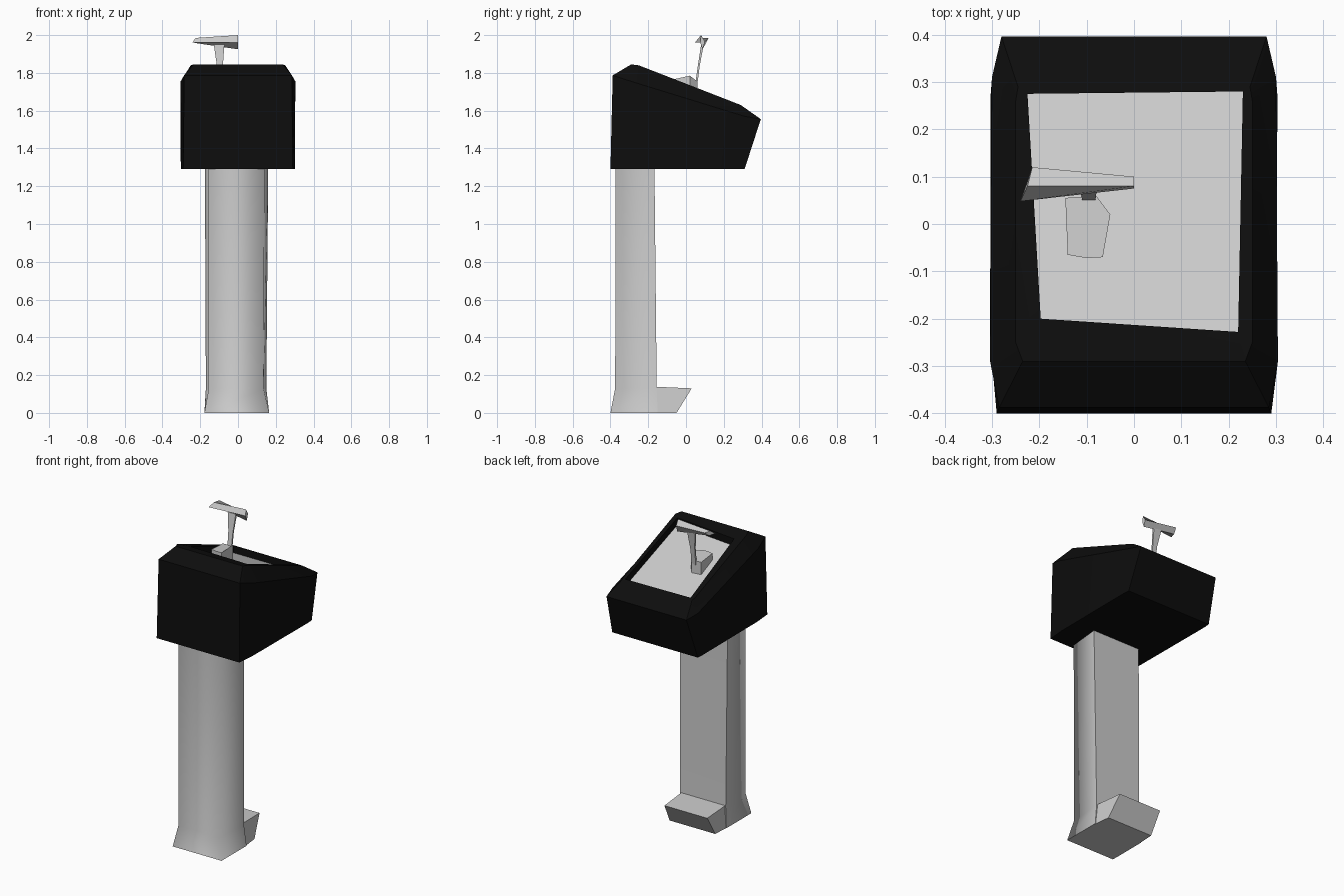
import bpy, bmesh, math
from mathutils import Vector

cube = bpy.data.objects.get("Cube")
if cube:
    bpy.data.objects.remove(cube, do_unlink=True)


def material(name, value, rough):
    m = bpy.data.materials.new(name)
    m.use_nodes = True
    color = (value, value, value, 1)
    m.diffuse_color = color
    bsdf = m.node_tree.nodes["Principled BSDF"]
    bsdf.inputs["Base Color"].default_value = color
    bsdf.inputs["Roughness"].default_value = rough
    return m


GREY = material("light grey", 0.6, 0.7)
BLACK = material("black", 0.004, 0.7)


def loft(name, rings, mats, smooth_angle, end_material=0):
    """Skin a list of equal-length point rings and cap both ends."""
    bm = bmesh.new()
    loops = [[bm.verts.new(p) for p in ring] for ring in rings]
    n = len(loops[0])
    for a, b in zip(loops, loops[1:]):
        for i in range(n):
            j = (i + 1) % n
            bm.faces.new((a[i], a[j], b[j], b[i]))
    bm.faces.new(loops[0][::-1])
    bm.faces.new(loops[-1]).material_index = end_material
    bmesh.ops.recalc_face_normals(bm, faces=bm.faces)
    mesh = bpy.data.meshes.new(name)
    bm.to_mesh(mesh)
    bm.free()
    for m in mats:
        mesh.materials.append(m)
    obj = bpy.data.objects.new(name, mesh)
    bpy.context.collection.objects.link(obj)
    bpy.ops.object.select_all(action='DESELECT')
    obj.select_set(True)
    bpy.context.view_layer.objects.active = obj
    bpy.ops.object.shade_smooth_by_angle(angle=math.radians(smooth_angle))
    return obj


def trapezoid(front, back, y0, y1, z0, z1=None):
    """Four-point ring: front and back are (left, right) x pairs."""
    z1 = z0 if z1 is None else z1
    return [(front[0], y0, z0), (front[1], y0, z0),
            (back[1], y1, z1), (back[0], y1, z1)]


def mirrored(half):
    """Close a ring from its +x half, listed front to back."""
    return half + [(-x, y, z) for x, y, z in reversed(half)]


# Pillar with a flared base
loft("pillar", [
    trapezoid((-0.178, 0.165), (-0.178, 0.165), -0.40, -0.15, 0.0),
    trapezoid((-0.155, 0.135), (-0.17, 0.15), -0.375, -0.155, 0.13),
    trapezoid((-0.155, 0.14), (-0.175, 0.16), -0.372, -0.167, 1.30),
], [GREY], 88)

# Step projecting from the back of the base
loft("step", [
    trapezoid((-0.178, 0.165), (-0.17, 0.15), -0.20, -0.05, 0.0),
    trapezoid((-0.165, 0.145), (-0.17, 0.13), -0.20, 0.03, 0.14, 0.13),
], [GREY], 30)


# Lectern head: shell with a sloping top and a sunken reading panel
def slope(y):
    return 1.84 - 0.389 * (y + 0.25)


base = mirrored([(0.29, -0.40, 1.29), (0.30, -0.29, 1.29),
                 (0.303, 0.27, 1.29), (0.30, 0.31, 1.29)])
shoulder = mirrored([(0.285, -0.388, 1.787), (0.304, -0.29, 1.755),
                     (0.30, 0.31, 1.57), (0.28, 0.396, 1.555)])
crown = mirrored([(0.235, -0.29, 1.845), (0.25, -0.25, 1.84),
                  (0.25, 0.26, slope(0.26)), (0.245, 0.29, slope(0.29))])
corners = [Vector(c) for c in
           ((0.22, -0.228), (0.23, 0.28), (-0.225, 0.275), (-0.197, -0.20))]
fr, br, bl, fl = corners
outline = [fr, fr.lerp(br, 0.08), fr.lerp(br, 0.92), br,
           bl, bl.lerp(fl, 0.08), bl.lerp(fl, 0.92), fl]
lip = [(p.x, p.y, slope(p.y)) for p in outline]
panel = [(x, y, z - 0.045) for x, y, z in lip]
loft("lectern_head", [base, shoulder, crown, lip, panel], [BLACK, GREY], 35,
     end_material=1)

# Microphone foot: wedge resting on the panel
foot_top = [(-0.145, 0.055, 1.755), (-0.14, -0.065, 1.765), (-0.10, -0.072, 1.765),
            (-0.066, -0.07, 1.765), (-0.05, 0.02, 1.785), (-0.08, 0.06, 1.755)]
loft("microphone_foot", [[(x, y, slope(y) - 0.055) for x, y, z in foot_top], foot_top],
     [GREY], 30)

# Microphone stem: thin taper, wider at the top
loft("microphone_stem", [
    trapezoid((-0.108, -0.082), (-0.108, -0.082), 0.043, 0.055, 1.70),
    trapezoid((-0.112, -0.08), (-0.112, -0.08), 0.063, 0.073, 1.84),
    trapezoid((-0.128, -0.072), (-0.128, -0.072), 0.08, 0.094, 1.95),
], [GREY], 30)

# Microphone head: twisted wedge, wide at one end and tall at the other
loft("microphone_head", [
    [(-0.24, 0.048, 1.962), (-0.225, 0.08, 1.985), (-0.215, 0.12, 1.985), (-0.225, 0.09, 1.958)],
    [(0, 0.075, 1.96), (0, 0.08, 2.0), (0, 0.10, 1.965), (0, 0.088, 1.925)],
], [GREY], 60)
